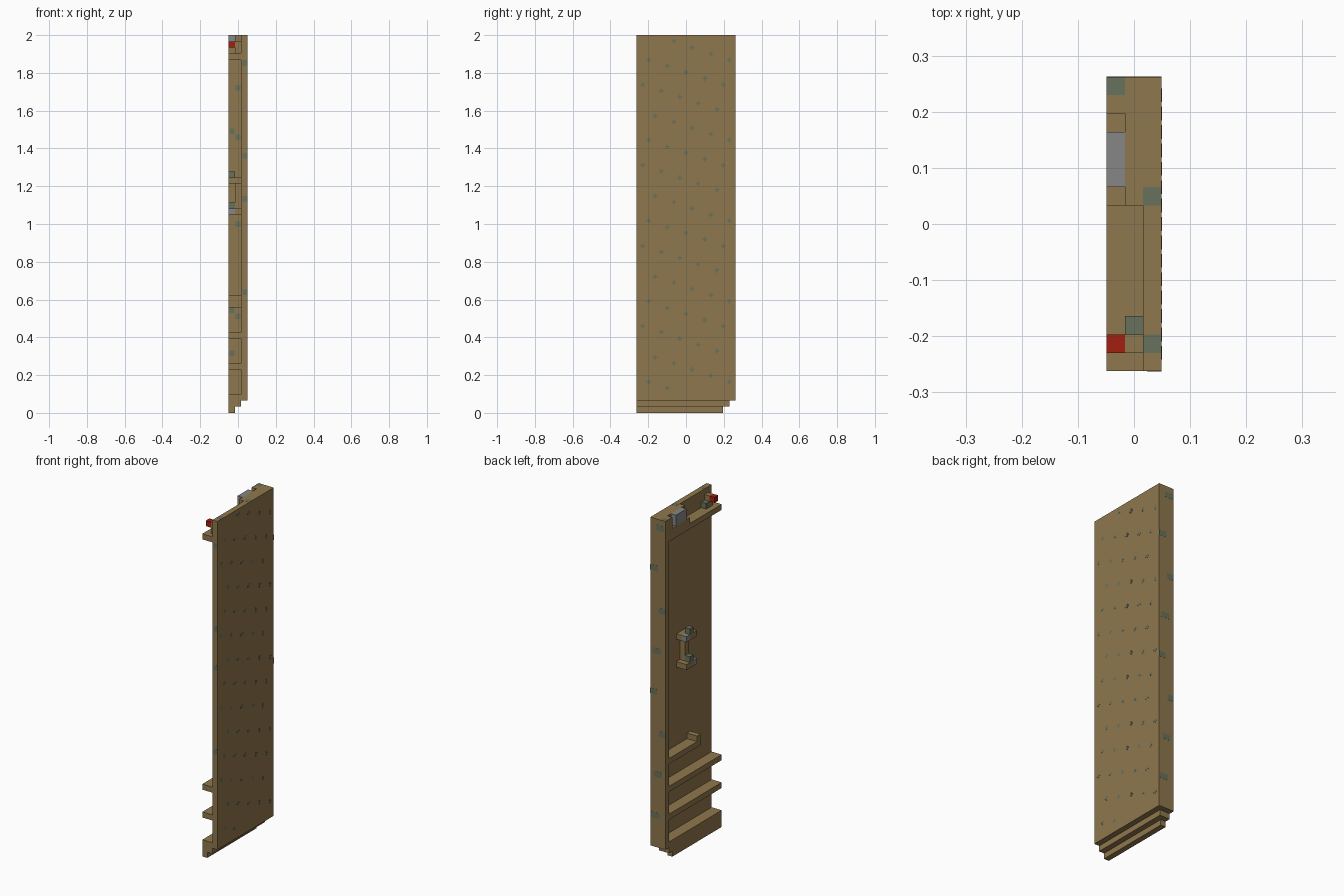
import bpy
import bmesh
from mathutils import Vector

default = bpy.data.objects.get("Cube")
if default:
    bpy.data.objects.remove(default)

U = 2 / 61  # one building block


def make_material(name, rgb):
    mat = bpy.data.materials.new(name)
    mat.use_nodes = True
    colour = (*rgb, 1)
    mat.diffuse_color = colour
    mat.node_tree.nodes["Principled BSDF"].inputs["Base Color"].default_value = colour
    return mat


WOOD = make_material("tan wood", (0.275, 0.185, 0.074))
MOSS = make_material("grey green fleck", (0.136, 0.165, 0.11))
STEEL = make_material("grey metal", (0.24, 0.24, 0.24))
RED = make_material("red", (0.36, 0.014, 0.005))


def finish(name, bm, mat):
    bmesh.ops.recalc_face_normals(bm, faces=bm.faces)
    mesh = bpy.data.meshes.new(name)
    bm.to_mesh(mesh)
    bm.free()
    mesh.materials.append(mat)
    obj = bpy.data.objects.new(name, mesh)
    bpy.context.collection.objects.link(obj)
    return obj


def add_box(bm, xs, ys, zs):
    """Box between limits given in block units."""
    lo, hi = (Vector(p) * U for p in zip(xs, ys, zs))
    cube = bmesh.ops.create_cube(bm, size=1)
    for v in cube["verts"]:
        v.co = Vector(((v.co[i] + 0.5) * (hi[i] - lo[i]) + lo[i]) for i in range(3))


def box(name, xs, ys, zs, mat=WOOD):
    bm = bmesh.new()
    add_box(bm, xs, ys, zs)
    return finish(name, bm, mat)


OUTER = (0.5, 1.5)    # layer of the main board
MIDDLE = (-0.5, 0.5)
INNER = (-1.5, -0.5)
DEEP = (-1.5, 0.5)    # both layers behind the board

# Main board and rear side wall
box("board", OUTER, (-8, 8), (2, 61))
box("side_wall", DEEP, (7, 8), (2, 61))

# Stepped foot
box("foot_upper", DEEP, (-8, 7), (2, 3))
box("foot_middle", DEEP, (-8, 7), (1, 2))
box("foot_lower", INNER, (-8, 6), (0, 1))

# Full-width shelves
for label, z in (("lower", 7), ("upper", 12), ("top", 57)):
    box(label + "_shelf", DEEP, (-8, 7), (z, z + 1))

# Short shelf with a raised end stop
box("short_shelf", DEEP, (-1, 7), (17, 18))
box("short_shelf_stop", DEEP, (-2, -1), (17, 19))

# Handle: an upright bar between two brackets with knobs
box("handle_bar", MIDDLE, (0, 1), (33, 37))
for label, z, y in (("lower", 32, -1), ("upper", 37, 1)):
    box(label + "_bracket", MIDDLE, (-1, 2), (z, z + 1))
    for i in (-1, 0, 1):
        box(f"{label}_bracket_block_{i + 2}", INNER, (i, i + 1), (z, z + 1),
            STEEL if i == y else WOOD)
    box(label + "_knob", INNER, (0, 1), (z + 1, z + 2), MOSS)

# Header block with a metal plate set between two notches
box("header_back", MIDDLE, (1, 7), (58, 61))
box("header_ledge", INNER, (1, 6), (58, 59))
box("header_end", INNER, (6, 7), (58, 61))
box("header_plate", INNER, (2, 5), (59, 61), STEEL)

# Red button on its mount
box("button_mount", MIDDLE, (-7, -6), (58, 60))
box("button_step", MIDDLE, (-6, -5), (58, 59), MOSS)
box("red_button", INNER, (-7, -6), (59, 60), RED)

# Small cross flecks in slanted rows on the board's outer face
T = 0.25
bm = bmesh.new()
for row in range(-2, 19):
    for col in range(-2, 14):
        y = -8 + 3 * col - row
        z = 62 - col - 4 * row
        if abs(y) < 7.6 and 3 < z < 60.6:
            add_box(bm, (1.5, 1.52), (y - 1.5 * T, y + 1.5 * T), (z - T / 2, z + T / 2))
            for side in (-1, 1):
                a, b = sorted((z + side * T / 2, z + side * 1.5 * T))
                add_box(bm, (1.5, 1.52), (y - T / 2, y + T / 2), (a, b))
finish("board_flecks", bm, MOSS)

# Square flecks on the front edge of the board
bm = bmesh.new()
for z in (56.5, 41.5, 34.6, 19.5):
    add_box(bm, (0.7, 1.5), (-8.02, -8), (z - 0.45, z + 0.45))
finish("front_edge_flecks", bm, MOSS)

# Flecks on the inner face of the side wall
bm = bmesh.new()
for x, z in ((0, 52.5), (-1, 45.5), (0, 44.5), (0, 30.5), (-1, 16.6), (0, 15.6), (-1, 9.6)):
    add_box(bm, (x - 0.4, x + 0.4), (6.98, 7), (z - 0.45, z + 0.45))
finish("wall_inner_flecks", bm, MOSS)

# Flecks on the back face
bm = bmesh.new()
for i, x in enumerate((-0.5, 0.8, -0.9, 0.2, 1, -1, 0, 0.5)):
    z = 59.5 - 7.4 * i
    add_box(bm, (max(x - 0.8, -1.5), min(x + 0.8, 1.5)), (8, 8.02), (z - 0.5, z + 0.5))
finish("back_flecks", bm, MOSS)

# Flecks on the top edge
bm = bmesh.new()
for xs, y in ((INNER, 7), (OUTER, 1), (OUTER, -7)):
    add_box(bm, xs, (y, y + 1), (61, 61.01))
finish("top_flecks", bm, MOSS)
